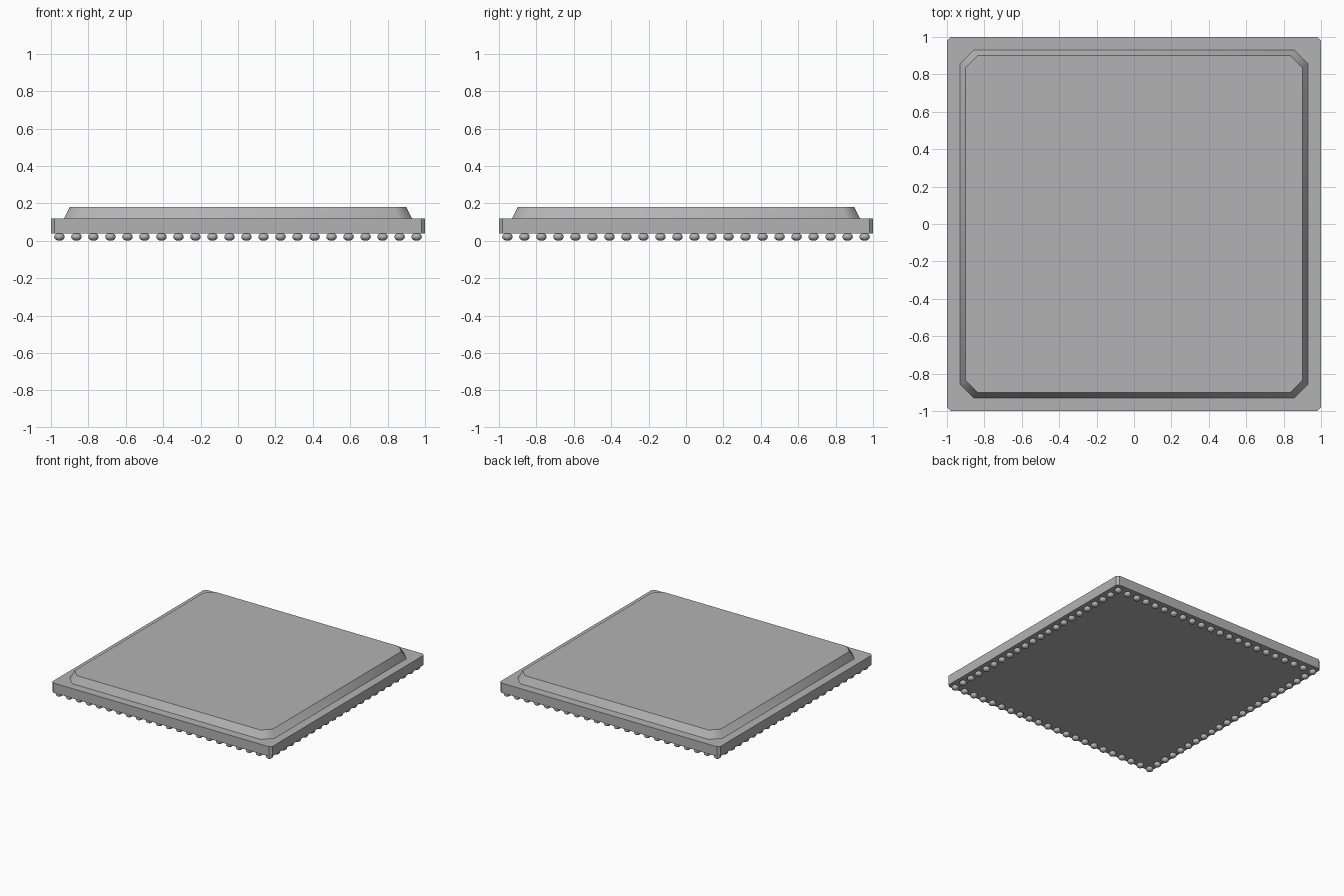
import bpy
import bmesh
from math import radians
from mathutils import Matrix

cube = bpy.data.objects.get("Cube")
if cube:
    bpy.data.objects.remove(cube, do_unlink=True)

grey = bpy.data.materials.new("mid_grey")
grey.use_nodes = True
grey.diffuse_color = (0.45, 0.45, 0.45, 1)
grey.node_tree.nodes["Principled BSDF"].inputs["Base Color"].default_value = (0.45, 0.45, 0.45, 1)


def finish(name, bm, angle):
    bmesh.ops.recalc_face_normals(bm, faces=bm.faces)
    mesh = bpy.data.meshes.new(name)
    bm.to_mesh(mesh)
    bm.free()
    mesh.materials.append(grey)
    obj = bpy.data.objects.new(name, mesh)
    bpy.context.collection.objects.link(obj)
    bpy.ops.object.select_all(action="DESELECT")
    obj.select_set(True)
    bpy.context.view_layer.objects.active = obj
    bpy.ops.object.shade_smooth_by_angle(angle=radians(angle))


def ring(bm, half, cut, z):
    """Square outline with its corners cut off."""
    a, b = half, half - cut
    outline = [(a, -b), (a, b), (b, a), (-b, a), (-a, b), (-a, -b), (-b, -a), (b, -a)]
    return [bm.verts.new((x, y, z)) for x, y in outline]


def slab(name, lower, upper, angle):
    """Closed block between two cut-corner outlines (half size, cut, height)."""
    bm = bmesh.new()
    low, high = ring(bm, *lower), ring(bm, *upper)
    bm.faces.new(low)
    bm.faces.new(high)
    for i in range(len(low)):
        j = (i + 1) % len(low)
        bm.faces.new((low[i], low[j], high[j], high[i]))
    finish(name, bm, angle)


# Board and the tapered cover on top of it
slab("base_board", (1.0, 0.02, 0.04), (1.0, 0.02, 0.12), 30)
slab("tapered_cover", (0.93, 0.073, 0.12), (0.90, 0.065, 0.18), 50)

# One row of flattened contact balls around the underside edge
COUNT, REACH = 22, 0.955
bm = bmesh.new()
for i in range(COUNT):
    for j in range(COUNT):
        if {i, j} & {0, COUNT - 1}:
            x, y = (REACH * (2 * k / (COUNT - 1) - 1) for k in (i, j))
            place = Matrix.Translation((x, y, 0.021)) @ Matrix.Diagonal((0.028, 0.028, 0.021, 1))
            bmesh.ops.create_uvsphere(bm, u_segments=16, v_segments=10, radius=1, matrix=place)
finish("contact_balls", bm, 60)
